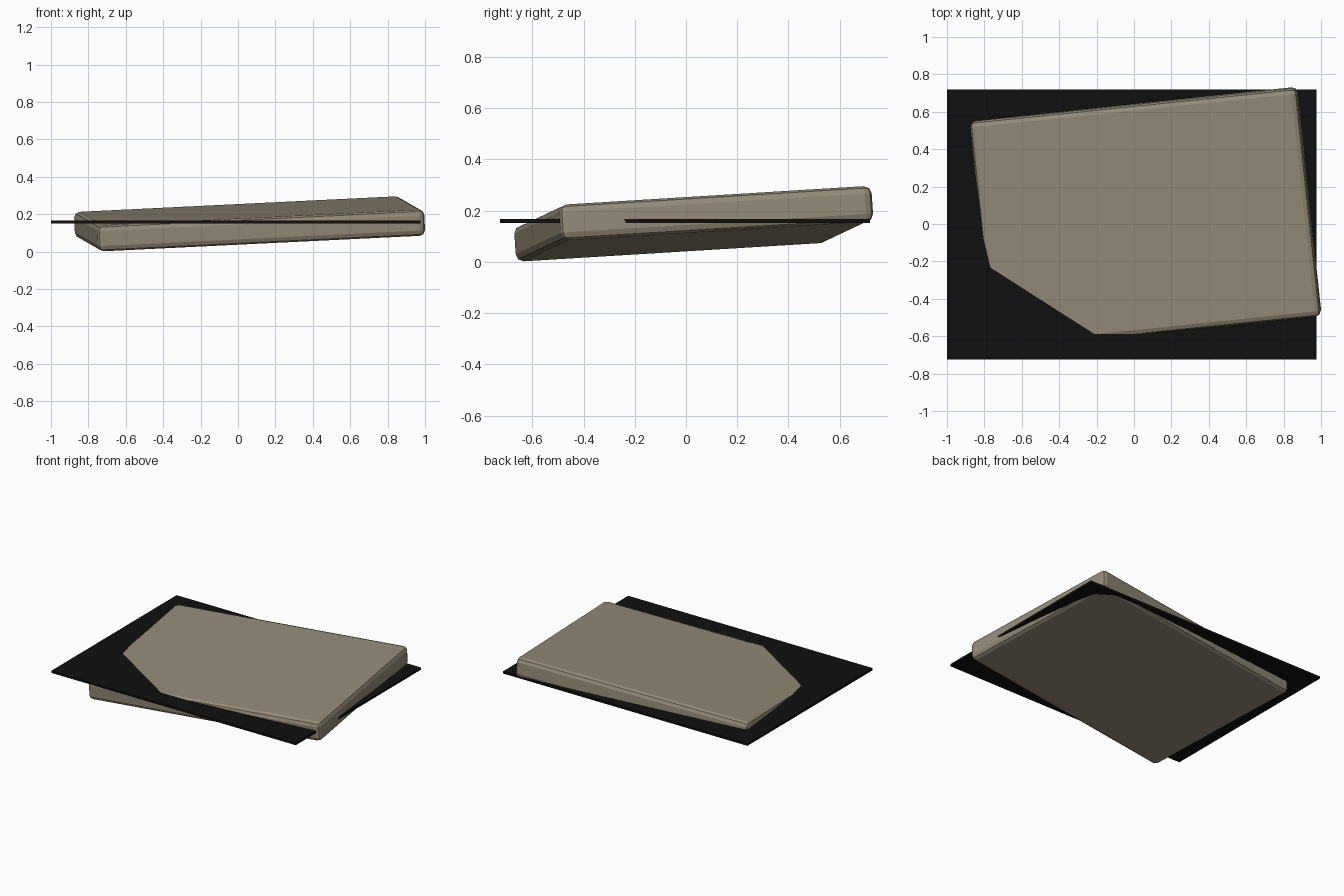
import bpy
from mathutils import Matrix, Vector

if "Cube" in bpy.data.objects:
    bpy.data.objects.remove(bpy.data.objects["Cube"])


def material(name, color):
    m = bpy.data.materials.new(name)
    m.diffuse_color = (*color, 1.0)
    m.use_nodes = True
    m.node_tree.nodes["Principled BSDF"].inputs["Base Color"].default_value = m.diffuse_color
    return m


def box(name, size, mat):
    bpy.ops.mesh.primitive_cube_add(size=1)
    ob = bpy.context.object
    ob.name = name
    for v in ob.data.vertices:
        v.co = Vector(a * b for a, b in zip(v.co, size))
    ob.data.materials.append(mat)
    return ob


tan = material("warm_grey_tan", (0.30, 0.26, 0.185))
black = material("black", (0.005, 0.005, 0.005))

# Tilted slab with rounded edges
slab = box("slab", (1.76, 1.23, 0.14), tan)
bevel = slab.modifiers.new("rounded_edges", "BEVEL")
bevel.width = 0.03
bevel.segments = 2
ex = Vector((0.995, 0.103, 0.0486)).normalized()
ey = Vector((-0.106, 0.994, 0.061))
ez = ex.cross(ey).normalized()
ey = ez.cross(ex)
rot = Matrix((ex, ey, ez)).transposed().to_4x4()
slab.matrix_world = Matrix.Translation((0.062, 0.03, 0.149)) @ rot

# Thin level sheet cutting through the slab
sheet = box("sheet", (1.975, 1.445, 0.016), black)
sheet.location = (-0.0125, -0.003, 0.159)
